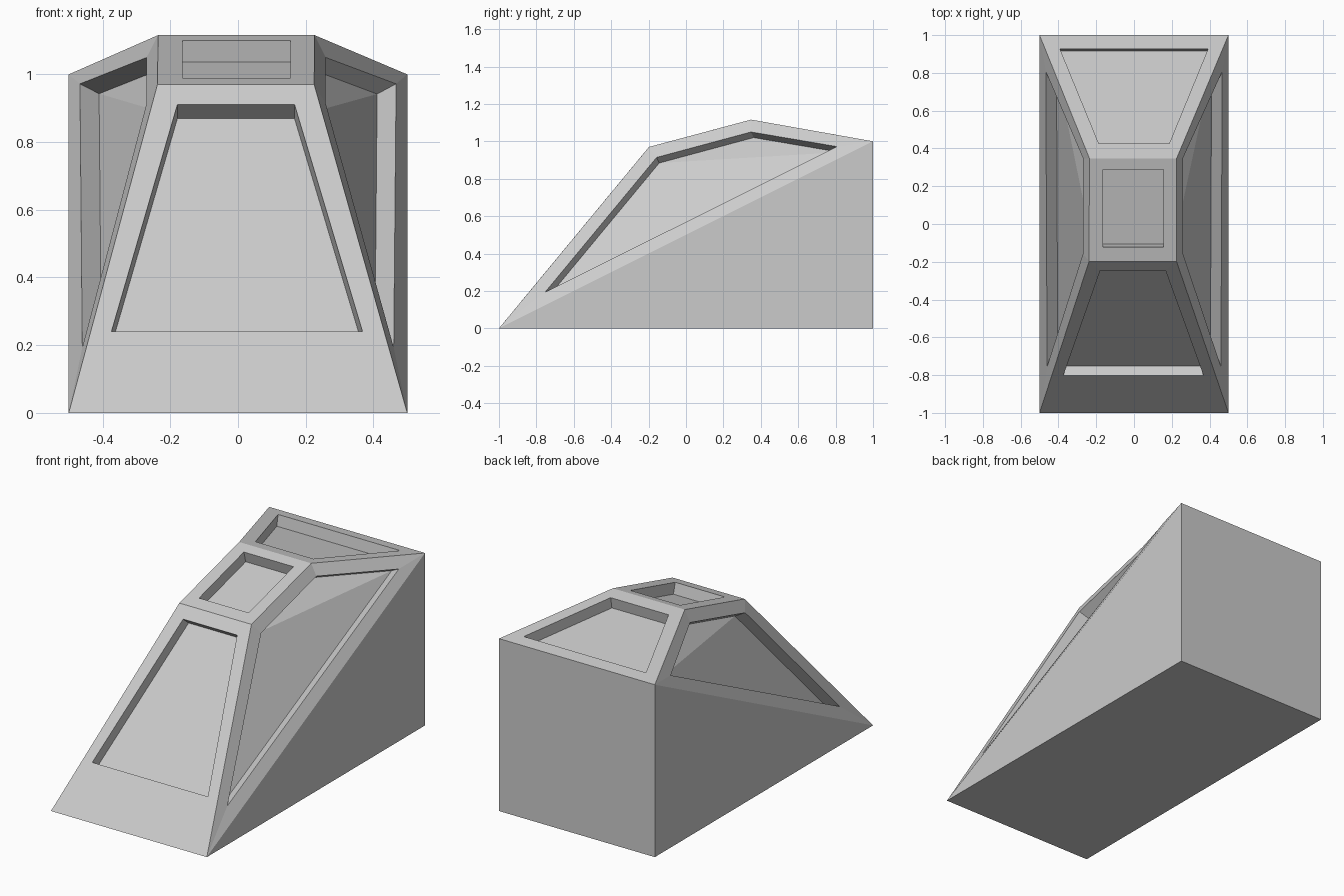
import bpy
import bmesh
from mathutils import Vector

cube = bpy.data.objects.get("Cube")
if cube:
    bpy.data.objects.remove(cube, do_unlink=True)

DEPTH = 0.065

grey = bpy.data.materials.new("plain_grey")
grey.use_nodes = True
grey.diffuse_color = (0.6, 0.6, 0.6, 1)
grey.node_tree.nodes["Principled BSDF"].inputs["Base Color"].default_value = (0.6, 0.6, 0.6, 1)

bm = bmesh.new()


def face(*points):
    return bm.faces.new([bm.verts.new(p) for p in points])


def quad_normal(q):
    return (q[2] - q[0]).cross(q[3] - q[1]).normalized()


def recessed_panel(outer, opening):
    """Frame around an opening, straight walls and a sunken floor."""
    outer = [Vector(p) for p in outer]
    opening = [Vector(p) for p in opening]
    sink = quad_normal(outer) * -DEPTH
    floor = [p + sink for p in opening]
    for i in range(4):
        j = (i + 1) % 4
        face(outer[i], outer[j], opening[j], opening[i])
        face(opening[i], opening[j], floor[j], floor[i])
    # floor folds along the diagonal between its second and fourth corners
    face(floor[0], floor[1], floor[3])
    face(floor[1], floor[2], floor[3])


# Main corners: left is +x
toe_r, toe_l = (-0.5, -1, 0), (0.5, -1, 0)
heel_r, heel_l = (-0.5, 1, 0), (0.5, 1, 0)
back_r, back_l = (-0.5, 1, 1), (0.5, 1, 1)
brow_r, brow_l = (-0.238, -0.198, 0.97), (0.225, -0.198, 0.97)
ridge_r, ridge_l = (-0.236, 0.348, 1.116), (0.226, 0.348, 1.116)

# Wedge base: underside, back and triangular sides
face(toe_r, heel_r, heel_l, toe_l)
face(heel_l, heel_r, back_r, back_l)
face(toe_l, heel_l, back_l)
face(toe_r, back_r, heel_r)

# Sloping front panel
recessed_panel((toe_r, toe_l, brow_l, brow_r),
               [(-0.374, -0.802, 0.24), (0.368, -0.802, 0.24),
                (0.167, -0.247, 0.911), (-0.179, -0.247, 0.911)])

# Roof panel
recessed_panel((brow_r, brow_l, ridge_l, ridge_r),
               [(-0.164, -0.123, 0.99), (0.155, -0.123, 0.99),
                (0.155, 0.288, 1.1), (-0.164, 0.288, 1.1)])

# Rear deck panel
recessed_panel((ridge_r, ridge_l, back_l, back_r),
               [(-0.186, 0.425, 1.102), (0.186, 0.425, 1.102),
                (0.392, 0.927, 1.013), (-0.392, 0.927, 1.013)])

# Side panels, the right one wound the other way round
left_open = [(0.46, -0.754, 0.193), (0.467, 0.807, 0.972),
             (0.259, 0.348, 1.05), (0.259, -0.157, 0.914)]
recessed_panel((toe_l, back_l, ridge_l, brow_l), left_open)
right_open = [(-0.27 if x < 0.3 else -x, y, z) for x, y, z in left_open]
recessed_panel((toe_r, brow_r, ridge_r, back_r),
               [right_open[i] for i in (0, 3, 2, 1)])

# Weld shared corners into one closed shell
bmesh.ops.remove_doubles(bm, verts=bm.verts, dist=0.0005)
bmesh.ops.recalc_face_normals(bm, faces=bm.faces)

mesh = bpy.data.meshes.new("panelled_wedge")
bm.to_mesh(mesh)
bm.free()
mesh.materials.append(grey)
bpy.context.collection.objects.link(bpy.data.objects.new("panelled_wedge", mesh))
